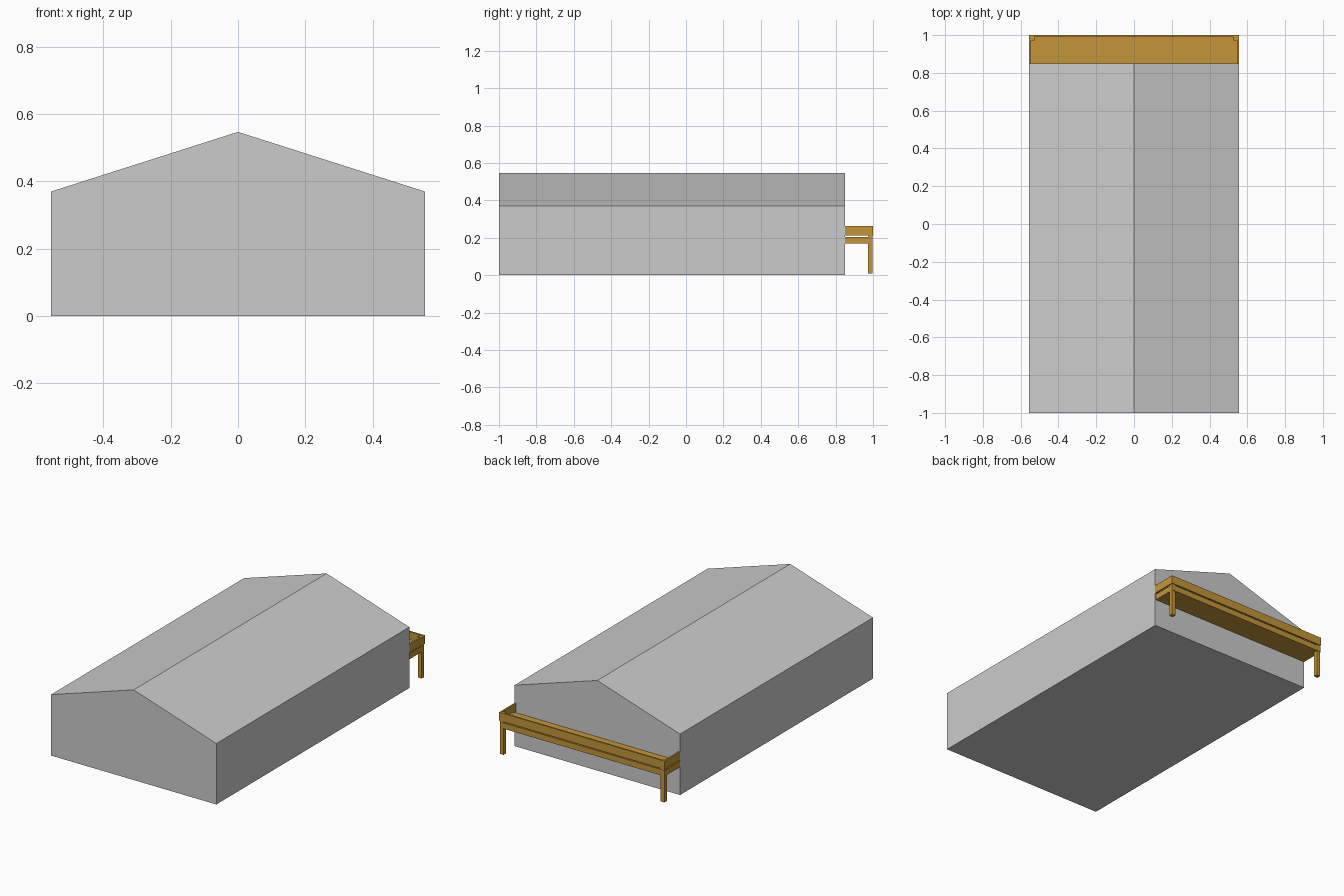
import bpy
import bmesh

if "Cube" in bpy.data.objects:
    bpy.data.objects.remove(bpy.data.objects["Cube"])

wood = bpy.data.materials.new("wood")
wood.diffuse_color = (0.55, 0.30, 0.04, 1)
wood.use_nodes = True
wood.node_tree.nodes["Principled BSDF"].inputs["Base Color"].default_value = wood.diffuse_color


def finish(name, bm, mat=None):
    bmesh.ops.recalc_face_normals(bm, faces=bm.faces[:])
    mesh = bpy.data.meshes.new(name)
    bm.to_mesh(mesh)
    bm.free()
    obj = bpy.data.objects.new(name, mesh)
    bpy.context.collection.objects.link(obj)
    if mat:
        mesh.materials.append(mat)
    return obj


def box(name, x, y, z):
    bm = bmesh.new()
    bmesh.ops.create_cube(bm, size=1)
    for v in bm.verts:
        for i, (a, b) in enumerate((x, y, z)):
            v.co[i] = a if v.co[i] < 0 else b
    return finish(name, bm, wood)


# gabled building: pentagon profile pushed along y
W, BACK = 0.555, 0.85
profile = [(-W, 0), (W, 0), (W, 0.37), (0, 0.547), (-W, 0.37)]
bm = bmesh.new()
face = bm.faces.new([bm.verts.new((x, -1, z)) for x, z in profile])
ext = bmesh.ops.extrude_face_region(bm, geom=[face], use_keep_orig=True)
for v in ext["geom"]:
    if isinstance(v, bmesh.types.BMVert):
        v.co.y = BACK
finish("building", bm)

# rear balcony floor
box("balcony_floor", (-W, W - 0.005), (BACK, 0.998), (0.17, 0.205))

# railing boards, with a narrow gap above the floor
box("back_rail", (-W, W), (0.99, 1.0), (0.212, 0.263))
for side, s in (("left", -1), ("right", 1)):
    xs = sorted((s * W, s * (W - 0.01)))
    box(side + "_rail", xs, (BACK, 0.99), (0.212, 0.263))
    # corner posts carry the floor and the railing
    px = sorted((s * (W - 0.003), s * (W - 0.028)))
    box(side + "_post", px, (0.972, 0.996), (0.01, 0.26))
